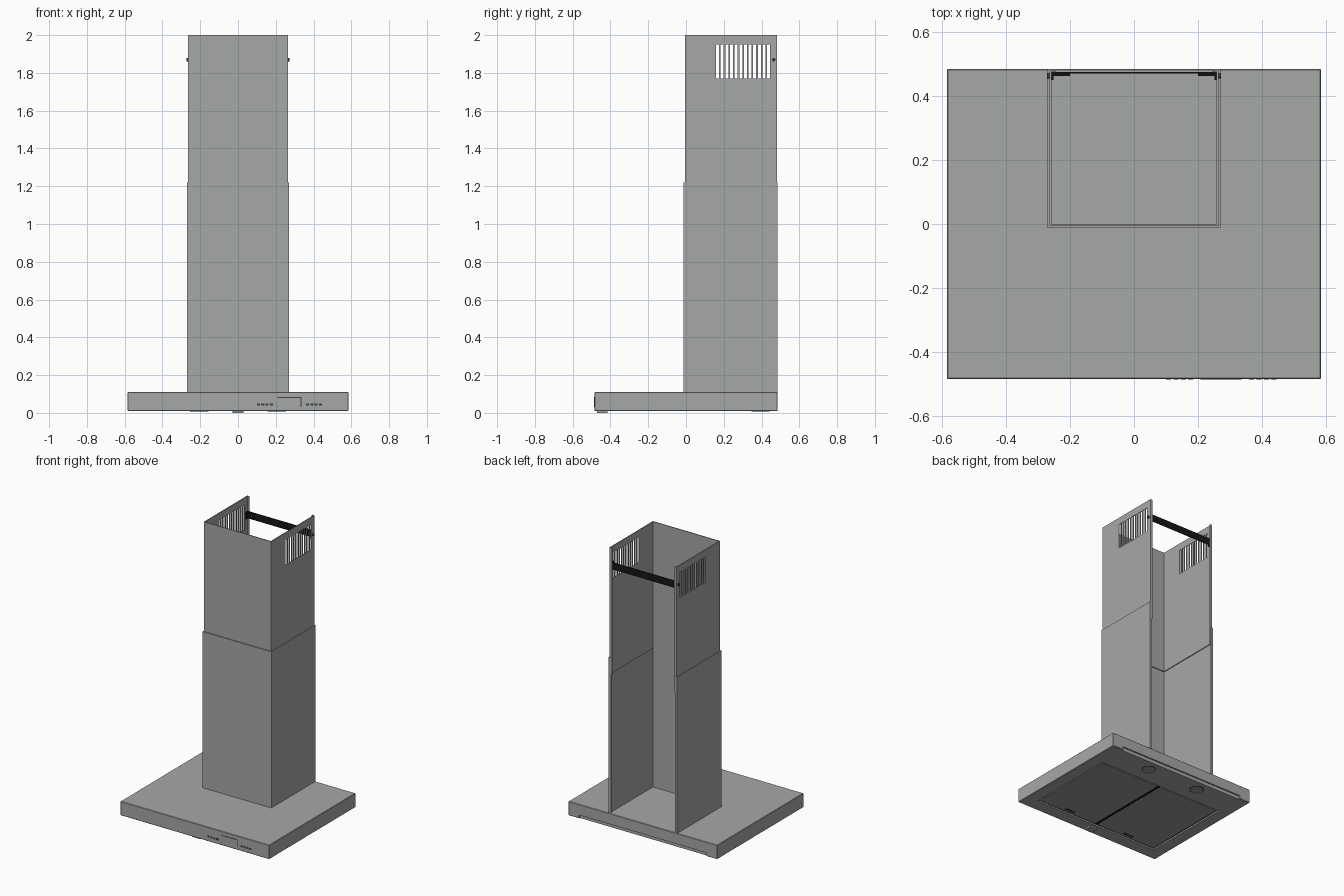
import bpy, bmesh
from mathutils import Matrix, Vector

cube = bpy.data.objects.get("Cube")
if cube:
    bpy.data.objects.remove(cube, do_unlink=True)


def material(name, rgb, rough=0.5):
    m = bpy.data.materials.new(name)
    m.use_nodes = True
    m.diffuse_color = (*rgb, 1)
    bsdf = m.node_tree.nodes["Principled BSDF"]
    bsdf.inputs["Base Color"].default_value = (*rgb, 1)
    bsdf.inputs["Roughness"].default_value = rough
    return m


steel = material("brushed steel", (0.38, 0.39, 0.385))
filter_grey = material("filter grey", (0.3, 0.31, 0.31))
black = material("black", (0.008, 0.008, 0.008))
dark = material("dark marking", (0.05, 0.05, 0.05))


def finish(name, bm, mat):
    bmesh.ops.recalc_face_normals(bm, faces=bm.faces)
    mesh = bpy.data.meshes.new(name)
    bm.to_mesh(mesh)
    bm.free()
    mesh.materials.append(mat)
    ob = bpy.data.objects.new(name, mesh)
    bpy.context.collection.objects.link(ob)
    return ob


def boxes(name, mat, *spans):
    """One object from boxes given as (x0, x1, y0, y1, z0, z1)."""
    bm = bmesh.new()
    for x0, x1, y0, y1, z0, z1 in spans:
        mid = Vector((x0 + x1, y0 + y1, z0 + z1)) / 2
        size = Matrix.Diagonal((x1 - x0, y1 - y0, z1 - z0, 1))
        bmesh.ops.create_cube(bm, size=1, matrix=Matrix.Translation(mid) @ size)
    return finish(name, bm, mat)


def disc(name, mat, radius, depth, at, axis="Z", sides=32):
    bm = bmesh.new()
    turn = Matrix.Rotation(1.5708, 4, "Y") if axis == "X" else Matrix()
    bmesh.ops.create_cone(bm, cap_ends=True, segments=sides, radius1=radius,
                          radius2=radius, depth=depth,
                          matrix=Matrix.Translation(at) @ turn)
    return finish(name, bm, mat)


def apply(ob, mod):
    with bpy.context.temp_override(object=ob, active_object=ob):
        bpy.ops.object.modifier_apply(modifier=mod.name)


def cut(ob, cutter):
    mod = ob.modifiers.new("cut", "BOOLEAN")
    mod.operation, mod.solver, mod.object = "DIFFERENCE", "EXACT", cutter
    cutter.hide_render = True
    apply(ob, mod)
    bpy.data.objects.remove(cutter, do_unlink=True)


def channel(name, half, front, back, z0, z1, wall=0.006, lip=0.018):
    """Sheet channel, open at the back, with small inward lips."""
    inner = half - wall
    side = [(half, front), (half, back), (half - lip, back),
            (half - lip, back - wall), (inner, back - wall), (inner, front + wall)]
    outline = side + [(-x, y) for x, y in reversed(side)]
    bm = bmesh.new()
    face = bm.faces.new([bm.verts.new((x, y, z0)) for x, y in outline])
    grown = bmesh.ops.extrude_face_region(bm, geom=[face])
    top = [v for v in grown["geom"] if isinstance(v, bmesh.types.BMVert)]
    bmesh.ops.translate(bm, verts=top, vec=(0, 0, z1 - z0))
    return finish(name, bm, steel)


# Canopy with a filter recess below and a long notch low on the back
canopy = boxes("canopy", steel, (-0.585, 0.585, -0.485, 0.485, 0.01, 0.11))
bevel = canopy.modifiers.new("soft edge", "BEVEL")
bevel.width, bevel.segments = 0.003, 1
apply(canopy, bevel)
cut(canopy, boxes("recess_cutter", steel, (-0.497, 0.497, -0.394, 0.27, 0, 0.024)))
cut(canopy, boxes("notch_cutter", steel, (-0.5, 0.5, 0.475, 0.6, 0, 0.034)))

# Underside: black tray, two filters, latches and lamps
boxes("filter_tray", black, (-0.497, 0.497, -0.394, 0.27, 0.02, 0.026))
for label, s in (("left", 1), ("right", -1)):
    x0, x1 = sorted((s * 0.014, s * 0.485))
    boxes(label + "_filter", filter_grey, (x0, x1, -0.382, 0.258, 0.012, 0.022))
    boxes(label + "_filter_latch", dark,
          (s * 0.25 - 0.04, s * 0.25 + 0.04, -0.365, -0.345, 0.0105, 0.014))
    disc(label + "_lamp_ring", dark, 0.048, 0.004, (s * 0.205, 0.395, 0.0105))
    disc(label + "_lamp_glass", filter_grey, 0.042, 0.005, (s * 0.205, 0.395, 0.0105))
boxes("front_tab", steel, (-0.03, 0.03, -0.47, -0.415, 0, 0.012))

# Telescoping chimney, the upper part sliding inside the lower
channel("lower_chimney", 0.27, -0.012, 0.485, 0.108, 1.22)
upper = channel("upper_chimney", 0.264, -0.006, 0.482, 1.1, 2.0)
pitch, first = 0.0246, 0.159
cut(upper, boxes("vent_cutter", steel, *[
    (-0.4, 0.4, first + i * pitch, first + i * pitch + 0.016, 1.77, 1.95)
    for i in range(12)]))

# Wall bracket across the open back, with end tabs and side screws
boxes("wall_bracket", black, (-0.258, 0.258, 0.471, 0.476, 1.845, 1.895))
for label, s in (("left", 1), ("right", -1)):
    x0, x1 = sorted((s * 0.2, s * 0.258))
    boxes(label + "_bracket_tab", black, (x0, x1, 0.463, 0.471, 1.855, 1.885))
    x0, x1 = sorted((s * 0.252, s * 0.258))
    boxes(label + "_bracket_end", black, (x0, x1, 0.45, 0.476, 1.845, 1.895))
    disc(label + "_screw", dark, 0.009, 0.012, (s * 0.266, 0.464, 1.87), "X", 16)

# Control markings on the front: display outline and two rows of buttons
y0, y1 = -0.4865, -0.484
boxes("display_outline", dark,
      (0.21, 0.336, y0, y1, 0.079, 0.083),
      (0.332, 0.336, y0, y1, 0.03, 0.083),
      (0.208, 0.213, y0, y1, 0.03, 0.034))
for label, start in (("inner", 0.1), ("outer", 0.36)):
    boxes(label + "_buttons", dark, *[
        (start + i * 0.023, start + i * 0.023 + 0.016, y0, y1, 0.038, 0.05)
        for i in range(4)])
